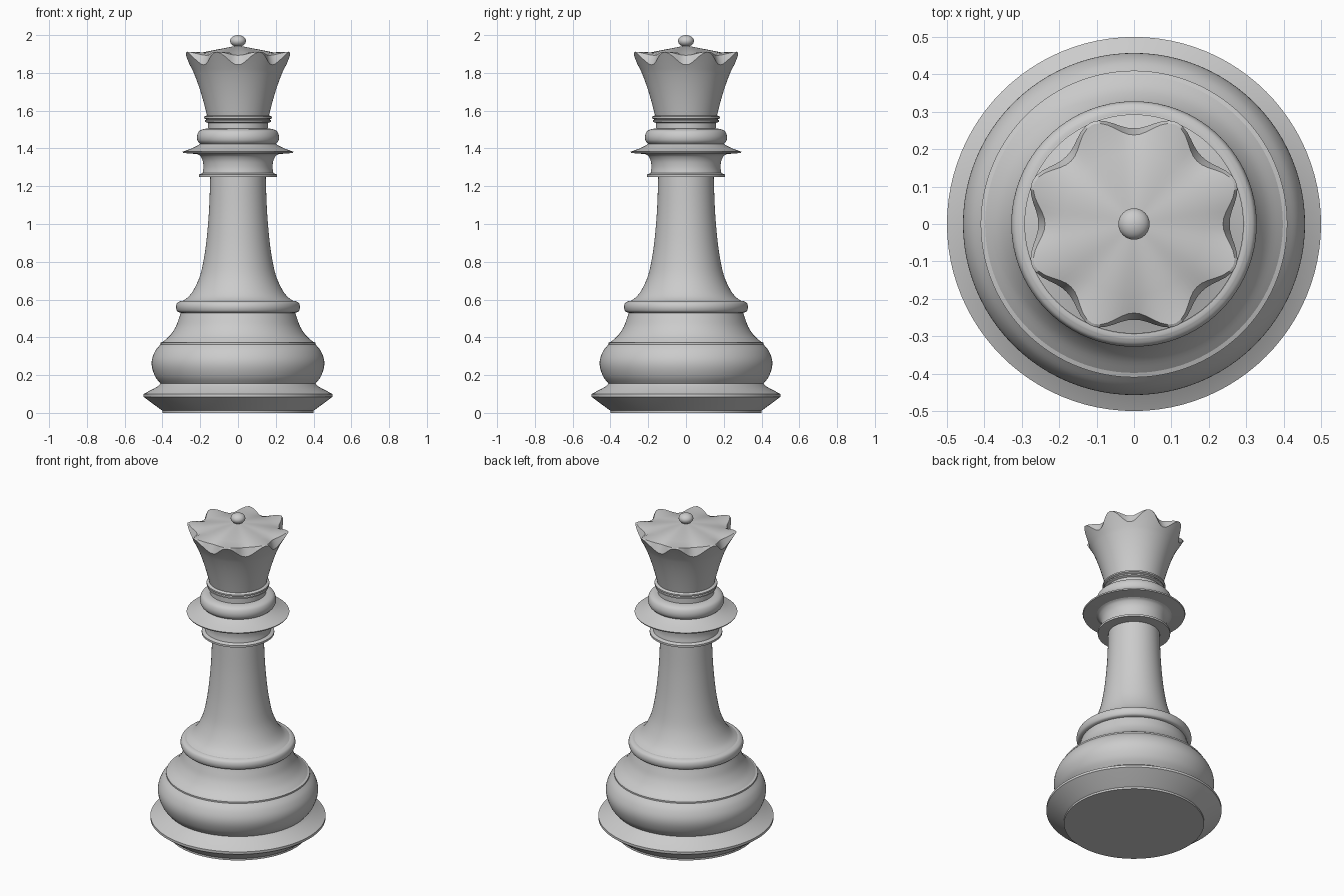
import bpy, bmesh
from math import pi, sin, cos

if "Cube" in bpy.data.objects:
    bpy.data.objects.remove(bpy.data.objects["Cube"])

SEG = 96


def finish(bm, name):
    bmesh.ops.recalc_face_normals(bm, faces=bm.faces)
    me = bpy.data.meshes.new(name)
    bm.to_mesh(me)
    bm.free()
    ob = bpy.data.objects.new(name, me)
    bpy.context.collection.objects.link(ob)
    bpy.ops.object.select_all(action='DESELECT')
    ob.select_set(True)
    bpy.context.view_layer.objects.active = ob
    bpy.ops.object.shade_smooth_by_angle(angle=pi / 6)
    return ob


def soften(pts, n=4):
    """Catmull-Rom curve through the profile points."""
    p = [pts[0]] + pts + [pts[-1]]
    out = []
    for a, b, c, d in zip(p, p[1:], p[2:], p[3:]):
        for k in range(n):
            t = k / n
            out.append(tuple(0.5 * (2 * b[i] + (c[i] - a[i]) * t
                       + (2 * a[i] - 5 * b[i] + 4 * c[i] - d[i]) * t ** 2
                       + (3 * b[i] - a[i] - 3 * c[i] + d[i]) * t ** 3) for i in (0, 1)))
    return out + [pts[-1]]


def loft(name, rings, cap_bottom=False, apex=None):
    """Skin rings given as functions angle -> (radius, z)."""
    bm = bmesh.new()
    loops = []
    for ring in rings:
        loop = []
        for i in range(SEG):
            a = 2 * pi * i / SEG
            r, z = ring(a)
            loop.append(bm.verts.new((r * cos(a), r * sin(a), z)))
        loops.append(loop)
    for lo, hi in zip(loops, loops[1:]):
        for i in range(SEG):
            j = (i + 1) % SEG
            bm.faces.new((lo[i], lo[j], hi[j], hi[i]))
    if cap_bottom:
        bm.faces.new(loops[0][::-1])
    if apex is not None:
        top = bm.verts.new((0, 0, apex))
        for i in range(SEG):
            bm.faces.new((loops[-1][i], loops[-1][(i + 1) % SEG], top))
    return finish(bm, name)


def lathe(name, pts, **kw):
    return loft(name, [lambda a, p=p: p for p in pts], **kw)


# Foot with sharp flange
lathe("foot", [(.40, 0), (.40, .012), (.415, .022), (.50, .085), (.50, .10),
               (.425, .14), (.41, .155)], cap_bottom=True)

# Bulging base, small step, and concave shoulder
lathe("base_bulge", soften([(.41, .155), (.437, .19), (.455, .24), (.455, .285),
                            (.437, .33), (.41, .363)]) + [(.41, .372), (.398, .376)])
lathe("shoulder", soften([(.398, .376), (.36, .41), (.33, .455), (.313, .50), (.303, .53)]))

# Lower ring and tapering stem
lathe("lower_ring", soften([(.303, .53), (.321, .537), (.328, .56), (.322, .582),
                            (.305, .592)]) + [(.295, .592)])
lathe("stem", soften([(.295, .592), (.262, .615), (.23, .66), (.20, .73), (.18, .82),
                      (.165, .93), (.153, 1.08), (.147, 1.248)]))

# Collar stack: thin ring, cup, wide disc
lathe("collar_ring", [(.147, 1.248), (.207, 1.25), (.207, 1.262), (.187, 1.27)])
lathe("collar_cup", soften([(.187, 1.27), (.183, 1.30), (.187, 1.335), (.20, 1.36), (.215, 1.37)]))
lathe("collar_disc", [(.215, 1.37), (.29, 1.376), (.293, 1.383), (.25, 1.398),
                      (.215, 1.415), (.20, 1.424)])

# Rounded bead, neck and small ring under the crown
lathe("bead", soften([(.20, 1.424), (.214, 1.44), (.217, 1.465), (.207, 1.49),
                      (.185, 1.502), (.16, 1.505)]))
lathe("neck_ring", [(.16, 1.505), (.16, 1.535), (.174, 1.541), (.174, 1.549), (.166, 1.553),
                    (.179, 1.559), (.179, 1.568), (.164, 1.575)])


# Crown: flared wall, eight-point scalloped rim, shallow cone top
def tip(a):
    return ((1 - cos(8 * a)) / 2) ** 1.15


wall = soften([(.164, 1.575), (.178, 1.63), (.198, 1.70), (.222, 1.77), (.243, 1.82)], 2)
rings = [lambda a, p=p: p for p in wall]
rings += [lambda a: (.256 + .039 * tip(a), 1.843 + .067 * tip(a)),
          lambda a: (.238 + .050 * tip(a), 1.893 + .019 * tip(a)),
          lambda a: (.19, 1.908)]
loft("crown", rings, apex=1.945)

# Finial ball
bm = bmesh.new()
bmesh.ops.create_uvsphere(bm, u_segments=32, v_segments=16, radius=1)
for v in bm.verts:
    v.co = (v.co.x * .042, v.co.y * .042, 1.969 + v.co.z * .031)
finish(bm, "finial")
